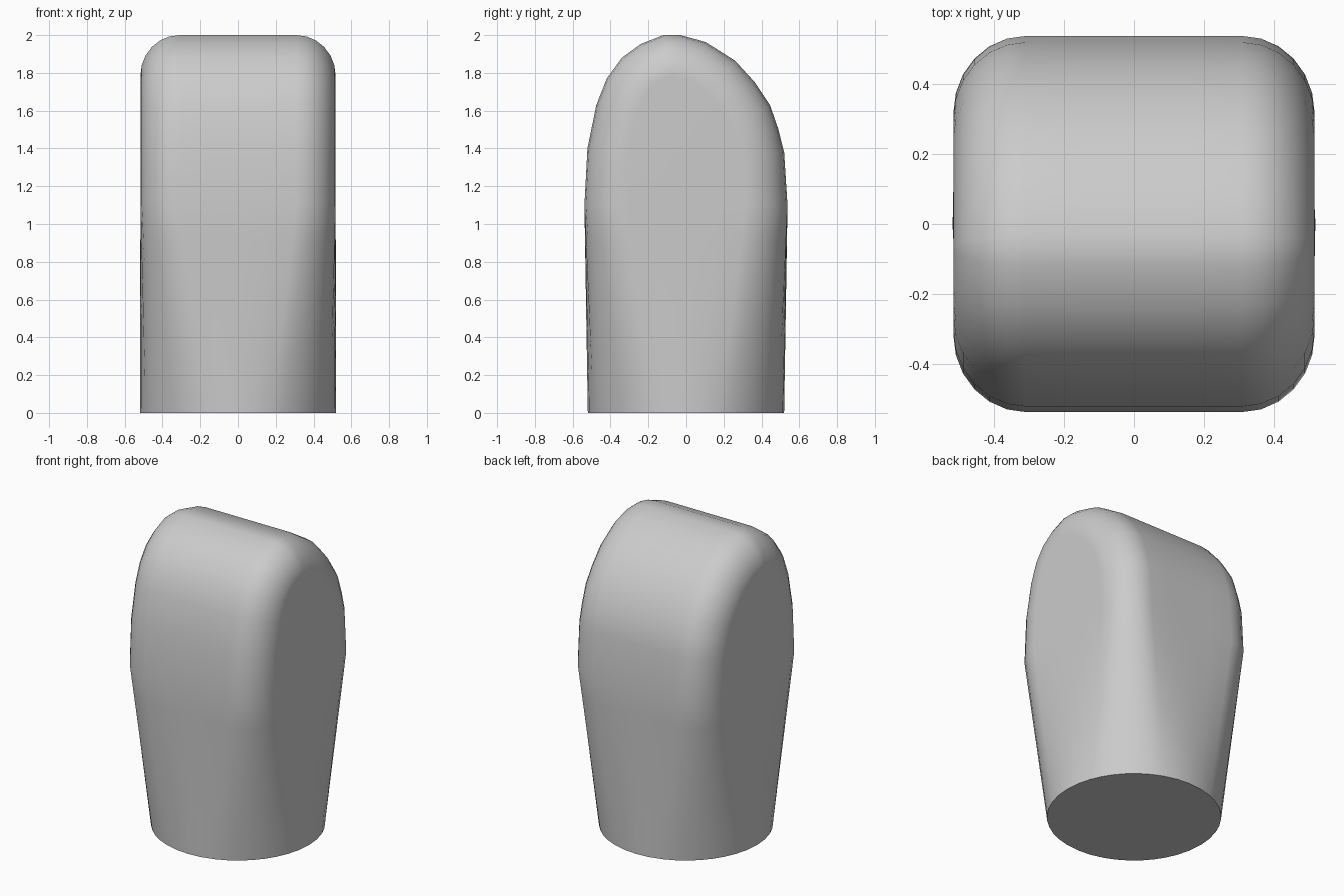
import bpy, bmesh
from math import sin, cos, pi, radians
from mathutils import Vector

cube = bpy.data.objects.get("Cube")
if cube:
    bpy.data.objects.remove(cube, do_unlink=True)

FLAT, HALF, FILLET, RADIUS, SHOULDER = 0.31, 0.517, 0.22, 0.52, 1.1
SPREAD = radians(20)   # half angle the flat faces shrink to at the round base

# Side outline of the rounded top (y, z), from the front over the crown to the back
outline = [(-.538, SHOULDER), (-.522, 1.4), (-.475, 1.63), (-.42, 1.77),
           (-.34, 1.88), (-.24, 1.953), (-.12, 2), (-.03, 2), (.105, 1.963),
           (.26, 1.865), (.365, 1.75), (.445, 1.63), (.49, 1.5),
           (.52, 1.38), (.538, SHOULDER)]
outline = [Vector(p) for p in outline]


def inward(i):
    """Unit normal of the outline, pointing into the body."""
    if i in (0, len(outline) - 1):
        return Vector((1 if i == 0 else -1, 0))
    t = outline[i + 1] - outline[i - 1]
    return Vector((t.y, -t.x)).normalized()


# Cross-section: x, inset, and angle on the round base
arc = []
for k in range(7):
    a = k / 6 * pi / 2
    arc.append((FLAT + (HALF - FLAT) * sin(a), FILLET * (1 - cos(a)),
                SPREAD + (pi / 2 - 2 * SPREAD) * k / 6))
middle = [(FLAT * t, 0, SPREAD * t) for t in (-.5, 0, .5)]
section = [(-x, d, -p) for x, d, p in reversed(arc)] + middle + arc

bm = bmesh.new()

# Rounded top: the outline swept across with filleted edges
grid = []
for i, p in enumerate(outline):
    row = []
    for x, d, phi in section:
        q = p + inward(i) * d
        row.append(bm.verts.new((x, q.x, q.y)))
    grid.append(row)
for r0, r1 in zip(grid, grid[1:]):
    for j in range(len(section) - 1):
        bm.faces.new((r0[j], r0[j + 1], r1[j + 1], r1[j]))

# Flat side panels
reach = outline[-1].x - FILLET
steps = (-.5, 0, .5)
right = [bm.verts.new((HALF, reach * t, SHOULDER)) for t in steps]
left = [bm.verts.new((-HALF, reach * t, SHOULDER)) for t in steps]
bm.faces.new([row[-1] for row in grid] + right[::-1])
bm.faces.new([row[0] for row in grid] + left[::-1])

# Lower body: rounded square blending down to a circle
ring = grid[0] + right + grid[-1][::-1] + left[::-1]
angles = ([-pi / 2 + s[2] for s in section] + [SPREAD * t for t in steps]
          + [pi / 2 - s[2] for s in reversed(section)]
          + [pi - SPREAD * t for t in reversed(steps)])
top = [v.co.copy() for v in ring]
base = [Vector((RADIUS * cos(a), RADIUS * sin(a), 0)) for a in angles]
n, upper = len(ring), ring
for k in range(1, 7):
    lower = [bm.verts.new(t.lerp(b, k / 6)) for t, b in zip(top, base)]
    for j in range(n):
        m = (j + 1) % n
        bm.faces.new((upper[j], upper[m], lower[m], lower[j]))
    upper = lower
bm.faces.new(upper)
bmesh.ops.recalc_face_normals(bm, faces=bm.faces[:])

mesh = bpy.data.meshes.new("rounded_cap")
bm.to_mesh(mesh)
bm.free()
cap = bpy.data.objects.new("rounded_cap", mesh)
bpy.context.collection.objects.link(cap)

# Plain grey finish
grey = bpy.data.materials.new("light_grey")
grey.use_nodes = True
colour = (0.6, 0.6, 0.6, 1)
grey.diffuse_color = colour
grey.node_tree.nodes["Principled BSDF"].inputs["Base Color"].default_value = colour
mesh.materials.append(grey)

# Smooth body with a crisp base rim
bpy.ops.object.select_all(action='DESELECT')
cap.select_set(True)
bpy.context.view_layer.objects.active = cap
bpy.ops.object.shade_smooth_by_angle(angle=radians(40))
weighted = cap.modifiers.new("even_shading", 'WEIGHTED_NORMAL')
weighted.keep_sharp = True
